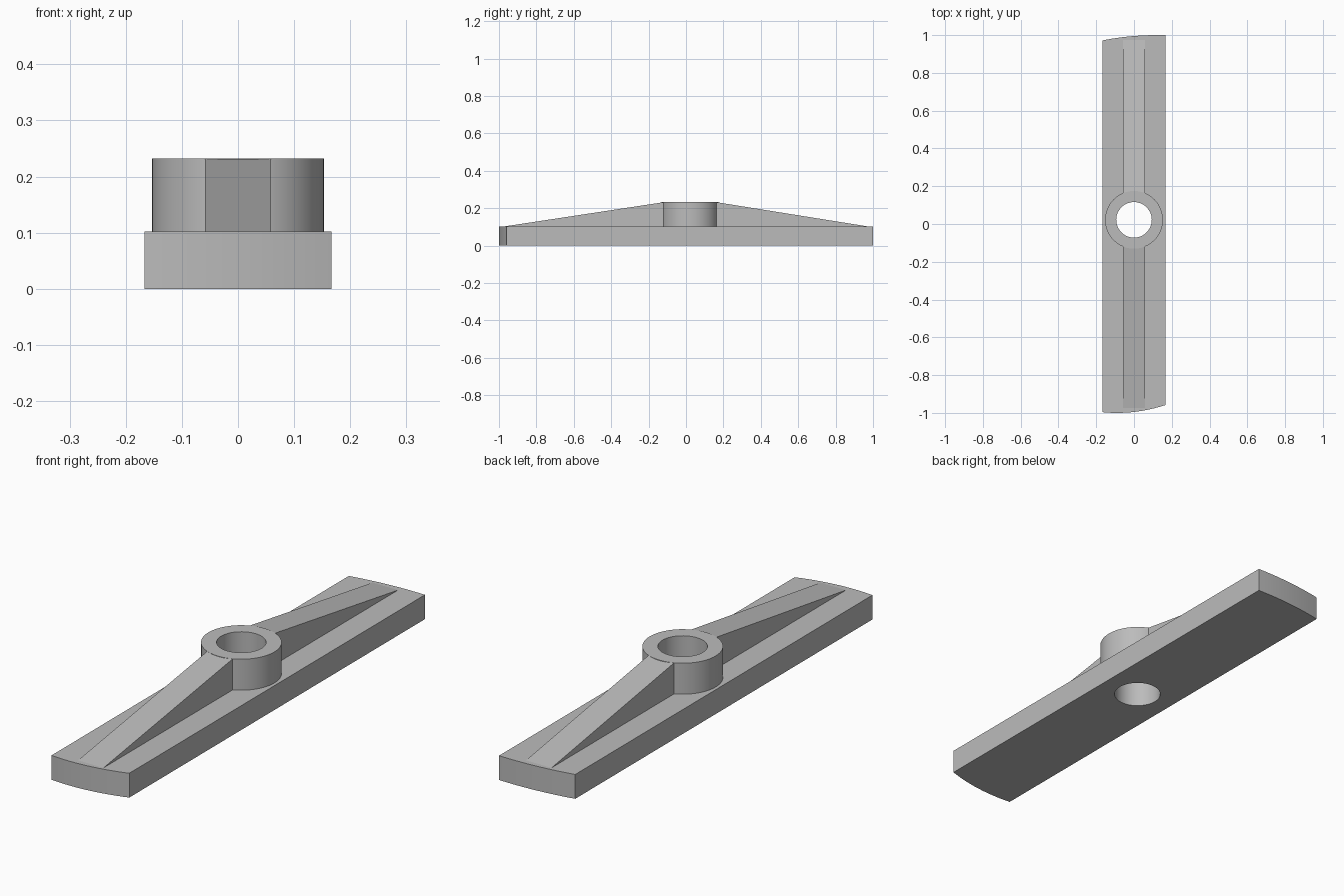
import bpy, bmesh, math

cube = bpy.data.objects.get("Cube")
if cube:
    bpy.data.objects.remove(cube, do_unlink=True)

HALF_W, PLATE_TOP, HUB_TOP = 0.167, 0.102, 0.232
HUB_Y, HUB_R, BORE_R, RIB_W = 0.022, 0.153, 0.094, 0.059
SIDES = 64

grey = bpy.data.materials.new("plain grey")
grey.use_nodes = True
GREY = (0.5, 0.5, 0.5, 1)
grey.diffuse_color = GREY
grey.node_tree.nodes["Principled BSDF"].inputs["Base Color"].default_value = GREY


def finish(name, bm):
    bmesh.ops.recalc_face_normals(bm, faces=bm.faces)
    mesh = bpy.data.meshes.new(name)
    bm.to_mesh(mesh)
    bm.free()
    mesh.materials.append(grey)
    ob = bpy.data.objects.new(name, mesh)
    bpy.context.collection.objects.link(ob)
    return ob


def prism(name, outline, z0, top):
    """Upright solid over a plan outline; top(x, y) gives the upper height."""
    bm = bmesh.new()
    low = [bm.verts.new((x, y, z0)) for x, y in outline]
    high = [bm.verts.new((x, y, top(x, y))) for x, y in outline]
    bm.faces.new(low)
    bm.faces.new(high)
    n = len(outline)
    for i in range(n):
        j = (i + 1) % n
        bm.faces.new((low[i], low[j], high[j], high[i]))
    return finish(name, bm)


def circle(r):
    turns = [2 * math.pi * i / SIDES for i in range(SIDES)]
    return [(r * math.cos(a), HUB_Y + r * math.sin(a)) for a in turns]


def smooth(ob):
    bpy.ops.object.select_all(action='DESELECT')
    ob.select_set(True)
    bpy.context.view_layer.objects.active = ob
    bpy.ops.object.shade_smooth_by_angle(angle=math.radians(25))


# Base plate with skewed, rounded ends
def back_end(x):
    return 1 - 0.34 * (x - 0.12) ** 2


def front_end(x):
    return -1 + 0.63 * (x + 0.09) ** 2


xs = [HALF_W * (i / 8 - 1) for i in range(17)]
outline = [(x, front_end(x)) for x in xs] + [(x, back_end(x)) for x in reversed(xs)]
plate = prism("base_plate", outline, 0, lambda x, y: PLATE_TOP)

# Bore through the plate
cutter = prism("bore_cutter", circle(BORE_R), -0.1, lambda x, y: 0.4)
cutter.hide_render = True
cut = plate.modifiers.new("bore", 'BOOLEAN')
cut.operation = 'DIFFERENCE'
cut.solver = 'EXACT'
cut.object = cutter
bpy.context.view_layer.objects.active = plate
bpy.ops.object.modifier_apply(modifier=cut.name)
bpy.data.objects.remove(cutter, do_unlink=True)
smooth(plate)

# Hub ring standing on the plate
bm = bmesh.new()
loops = []
for r, z in ((BORE_R, PLATE_TOP), (BORE_R, HUB_TOP), (HUB_R, HUB_TOP), (HUB_R, PLATE_TOP)):
    loops.append([bm.verts.new((x, y, z)) for x, y in circle(r)])
for k in range(4):
    a, b = loops[k], loops[(k + 1) % 4]
    for i in range(SIDES):
        j = (i + 1) % SIDES
        bm.faces.new((a[i], a[j], b[j], b[i]))
smooth(finish("hub", bm))

# Tapered ribs running from the hub down to each end
root = math.sqrt(HUB_R ** 2 - RIB_W ** 2)
for name, side in (("front_rib", -1), ("back_rib", 1)):
    tip = 0.975
    start = root + side * HUB_Y

    def slope(x, y):
        t = (side * y - start) / (tip - start)
        return HUB_TOP + (PLATE_TOP - HUB_TOP) * t

    arc = [RIB_W * (i / 4 - 1) for i in range(9)]
    plan = [(x, HUB_Y + side * math.sqrt(HUB_R ** 2 - x * x)) for x in arc]
    plan += [(RIB_W, side * tip), (-RIB_W, side * tip)]
    prism(name, plan, PLATE_TOP - 0.001, slope)
